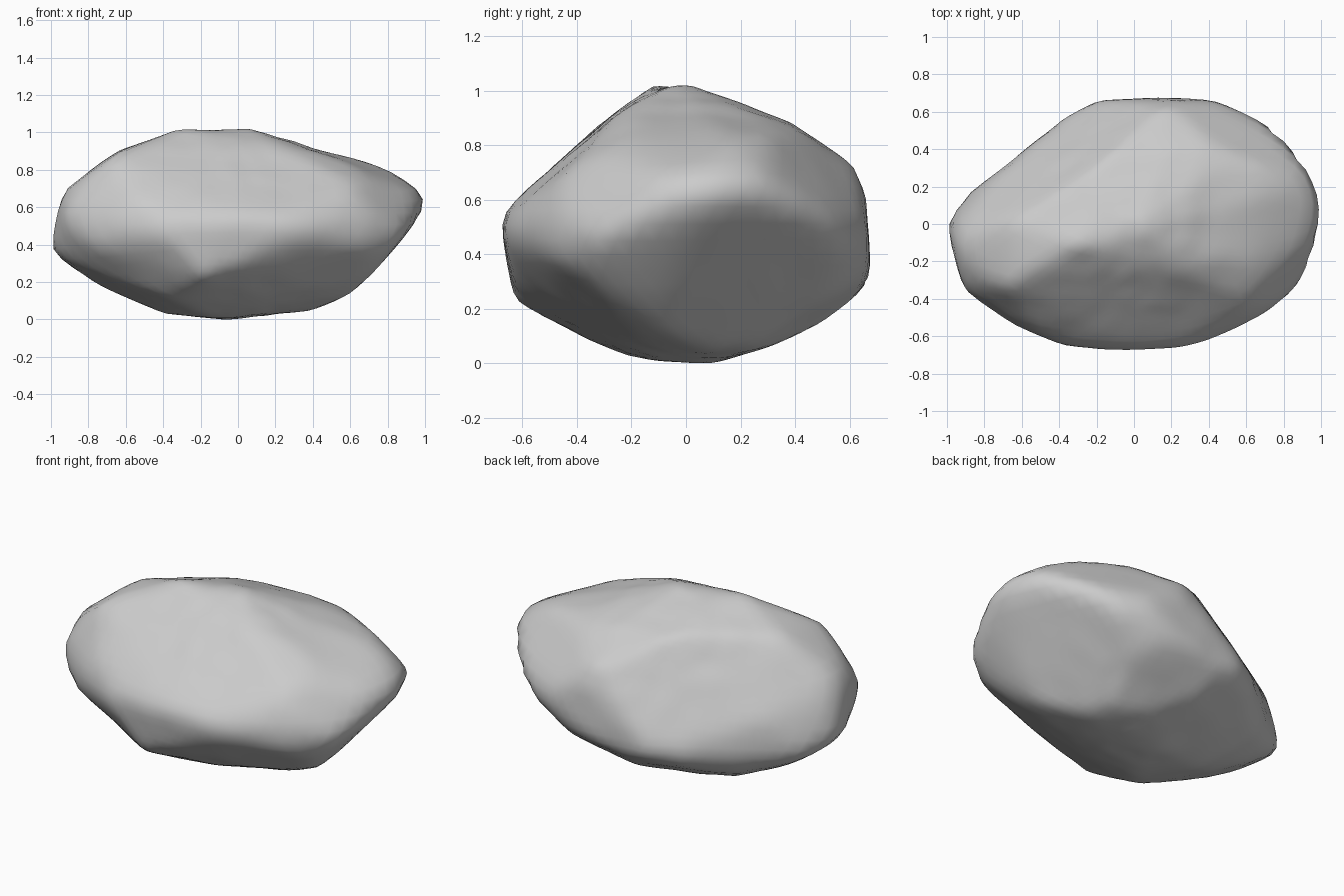
import bpy
import bmesh
from math import sin, cos, radians
from mathutils import Vector, noise
from mathutils.bvhtree import BVHTree

cube = bpy.data.objects.get("Cube")
if cube:
    bpy.data.objects.remove(cube, do_unlink=True)

# Outline profiles in hundredths, measured around the middle of the boulder
front_outline = [(-100, -15), (-98, 4), (-93, 19), (-87, 22), (-75, 32), (-62, 40),
                 (-48, 45), (-32, 51), (-12, 50), (6, 51), (30, 44), (42, 39),
                 (73, 31), (80, 25), (99, 15), (100, 9), (93, -2), (73, -26),
                 (59, -39), (40, -46), (-7, -51), (-40, -48), (-55, -42),
                 (-82, -27), (-92, -22)]
side_outline = [(-68, -1), (-66, 6), (-43, 26), (-26, 41), (-12, 51), (2, 51),
                (37, 37), (61, 22), (66, 11), (68, -18), (65, -24), (50, -37),
                (32, -45), (10, -51), (-13, -50), (-33, -45), (-50, -37),
                (-63, -29), (-66, -11)]
top_outline = [(-100, 1), (-97, -15), (-92, -33), (-65, -54), (-40, -65), (-10, -68),
               (30, -66), (53, -57), (70, -48), (88, -34), (95, -20), (98, -2),
               (100, 0), (100, 13), (92, 33), (77, 51), (45, 66), (18, 68),
               (-20, 66), (-37, 57), (-60, 38), (-66, 32), (-86, 18)]
diagonal_outline = [(-90, 8), (-87, 21), (-77, 37), (-46, 53), (6, 50), (56, 33),
                    (64, 25), (89, -4), (36, -52), (22, -53), (-16, -49),
                    (-56, -36), (-67, -21), (-86, -3)]
rear_outline = [(-89, 10), (-84, 33), (-66, 40), (-27, 50), (-3, 51), (31, 42),
                (71, 25), (90, -10), (77, -36), (44, -50), (19, -56), (2, -54),
                (-34, -45), (-66, -28), (-83, -8)]
under_outline = [(-86, 10), (-72, 37), (-64, 48), (-46, 55), (-28, 55), (14, 51),
                 (34, 42), (53, 13), (68, -10), (76, -38), (60, -49), (19, -54),
                 (-5, -56), (-18, -53), (-52, -31), (-81, -7)]


def plane_axes(turn, tilt):
    """Horizontal and vertical axes of a turned and tilted profile plane."""
    a, e = radians(turn), radians(tilt)
    across = Vector((cos(a), sin(a), 0))
    upward = Vector((-sin(a) * sin(e), cos(a) * sin(e), cos(e)))
    return across, upward


def outline_reach(outline, p, q):
    """Distance along the ray (p, q) to the outline."""
    reach = 0.0
    for i, (x, y) in enumerate(outline):
        px, py = outline[i - 1]
        ex, ey = x - px, y - py
        den = p * ey - q * ex
        if abs(den) < 1e-9:
            continue
        t = (px * ey - py * ex) / den
        s = (px * q - py * p) / den
        if t > 0 and -1e-6 <= s <= 1 + 1e-6:
            reach = max(reach, t / 100)
    return reach


# Each carving pass: outline, plane axes and slack
carvings = [
    (front_outline, plane_axes(0, 0), 1.0),
    (side_outline, plane_axes(90, 0), 1.0),
    (top_outline, plane_axes(0, 90), 1.0),
    (diagonal_outline, plane_axes(45, 21), 1.015),
    (rear_outline, plane_axes(225, 21), 1.015),
    (under_outline, plane_axes(135, -21), 1.015),
]


def carved_radius(direction):
    """Radius left in one direction after all the carving passes."""
    radius = 2.0
    for outline, (across, upward), slack in carvings:
        p, q = direction.dot(across), direction.dot(upward)
        if p * p + q * q > 1e-6:
            radius = min(radius, outline_reach(outline, p, q) * slack)
    return radius


def rim_point(across, upward, x, y):
    """Place an outline point at the depth that fits the other outlines best."""
    base = (across * x + upward * y) / 100
    depth_axis = across.cross(upward)
    fits = []
    for step in range(-50, 51):
        point = base + depth_axis * step / 50
        fits.append((min(carved_radius(point.normalized()) / point.length, 1), point))
    best = max(fit for fit, point in fits)
    good = [point for fit, point in fits if fit > best - 0.008]
    return sum(good, Vector()) / len(good)


# Inner core: the convex skin over the rims of the upright outlines
core = bmesh.new()
for outline, (across, upward), slack in carvings:
    for x, y in outline:
        core.verts.new(rim_point(across, upward, x, y))
bmesh.ops.convex_hull(core, input=core.verts)
core_tree = BVHTree.FromBMesh(core)
core.free()

# Boulder body: halfway between the core and the carved block, with shallow lumps
bm = bmesh.new()
bmesh.ops.create_icosphere(bm, subdivisions=5, radius=1)
for v in bm.verts:
    d = v.co.normalized()
    outer = carved_radius(d)
    hit = core_tree.ray_cast(d * 3, -d)[0]
    inner = hit.length if hit else outer
    lump = 0.006 * noise.noise(d * 5)
    v.co = d * (0.5 * inner + 0.5 * outer + lump)
bmesh.ops.smooth_vert(bm, verts=bm.verts, factor=0.4,
                      use_axis_x=True, use_axis_y=True, use_axis_z=True)

# Rest on the ground
bmesh.ops.translate(bm, verts=bm.verts,
                    vec=(0, 0, -min(v.co.z for v in bm.verts)))
bmesh.ops.recalc_face_normals(bm, faces=bm.faces)
for f in bm.faces:
    f.smooth = True

mesh = bpy.data.meshes.new("boulder")
bm.to_mesh(mesh)
bm.free()
boulder = bpy.data.objects.new("boulder", mesh)
bpy.context.collection.objects.link(boulder)

# Stone colour
stone = bpy.data.materials.new("grey stone")
stone.use_nodes = True
grey = (0.6, 0.6, 0.6, 1)
stone.diffuse_color = grey
for node in stone.node_tree.nodes:
    if node.type == "BSDF_PRINCIPLED":
        node.inputs["Base Color"].default_value = grey
        node.inputs["Roughness"].default_value = 0.9
mesh.materials.append(stone)
